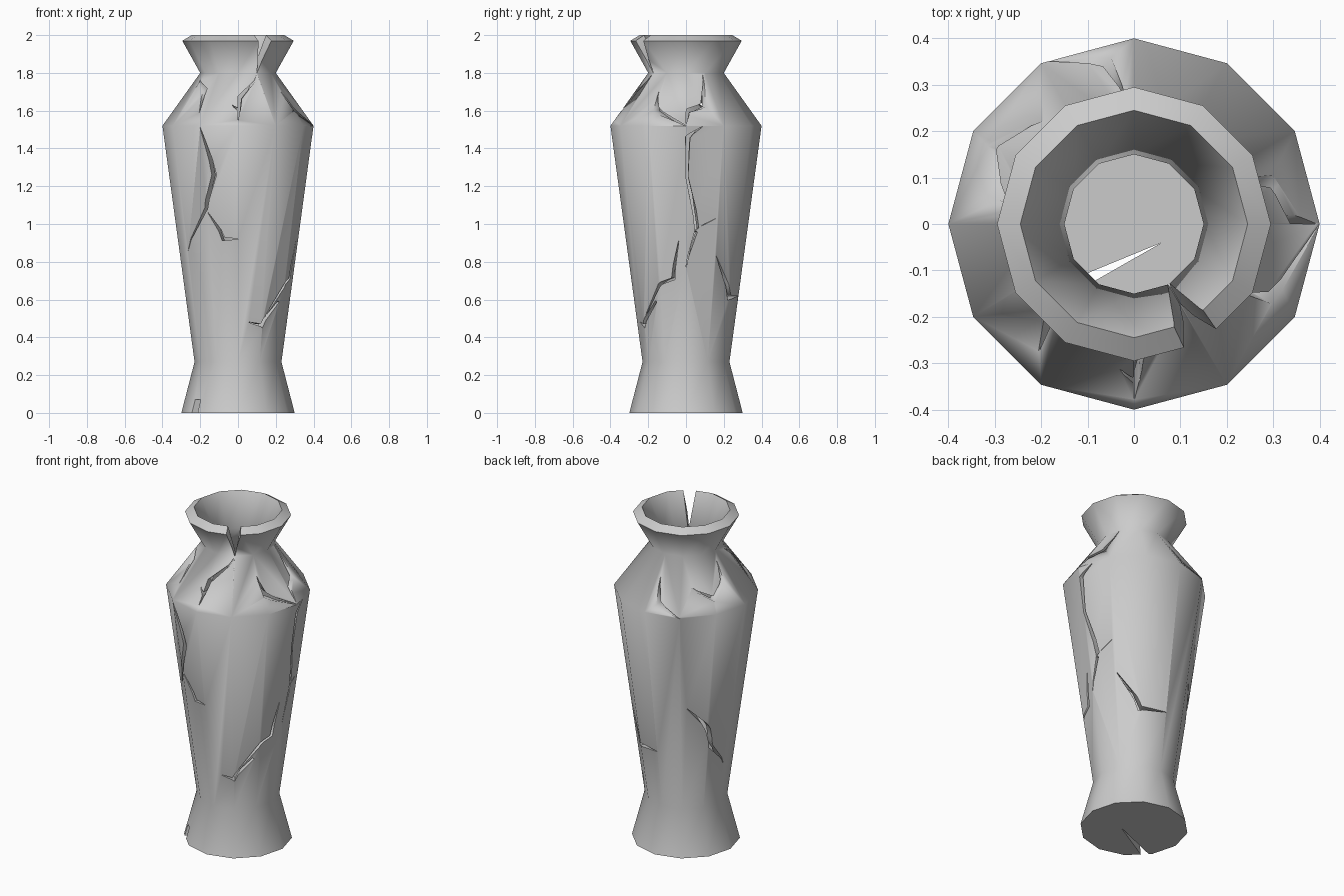
import bpy, bmesh
from math import cos, sin, asin, radians, pi, hypot

if "Cube" in bpy.data.objects:
    bpy.data.objects.remove(bpy.data.objects["Cube"])

SIDES = 12
OUTER = [(0.30, 0), (0.23, 0.27), (0.40, 1.52), (0.20, 1.80), (0.295, 1.97)]
INNER = [(0.245, 2.0), (0.15, 1.81), (0.345, 1.50), (0.175, 0.27), (0.235, 0.055)]


def radius(z):
    for (r0, z0), (r1, z1) in zip(OUTER, OUTER[1:]):
        if z <= z1 or z1 == 1.97:
            return r0 + (r1 - r0) * (z - z0) / (z1 - z0)


def make_object(name, bm, triangulate=False):
    if triangulate:
        bmesh.ops.triangulate(bm, faces=bm.faces[:])
    bmesh.ops.recalc_face_normals(bm, faces=bm.faces[:])
    if bm.calc_volume(signed=True) < 0:
        bmesh.ops.reverse_faces(bm, faces=bm.faces[:])
    me = bpy.data.meshes.new(name)
    bm.to_mesh(me)
    bm.free()
    ob = bpy.data.objects.new(name, me)
    bpy.context.collection.objects.link(ob)
    return ob


def volume(me):
    bm = bmesh.new()
    bm.from_mesh(me)
    v = bm.calc_volume(signed=True)
    bm.free()
    return v


# Hollow twelve-sided vase body
bm = bmesh.new()
rings = [[bm.verts.new((r * cos(2 * pi * i / SIDES), r * sin(2 * pi * i / SIDES), z))
          for i in range(SIDES)] for r, z in OUTER + INNER]
for a, b in zip(rings, rings[1:]):
    for i in range(SIDES):
        j = (i + 1) % SIDES
        bm.faces.new((a[i], a[j], b[j], b[i]))
bm.faces.new(rings[0])
bm.faces.new(rings[-1])
vase = make_object("cracked_vase", bm)

cutters = []


def crack(az, pts):
    """Zigzag gap through the wall: (sideways offset seen from az, z, half width)."""
    path = []
    for u, z, w in pts:
        r = radius(z)
        path.append((radians(az) + asin(max(-1, min(1, u / r))), z, w, r))
    bm = bmesh.new()
    sections = []
    for i, (t, z, w, r) in enumerate(path):
        a, b = path[max(i - 1, 0)], path[min(i + 1, len(path) - 1)]
        dx, dz = (b[0] - a[0]) * r, b[1] - a[1]
        n = hypot(dx, dz)
        px, pz = -dz / n * w, dx / n * w
        sec = []
        for s, d in ((1, -0.11), (-1, -0.11), (-1, 0.04), (1, 0.04)):
            tt, zz = t + s * px / r, z + s * pz
            rr = max(radius(zz) + d, 0.02)
            sec.append(bm.verts.new((rr * cos(tt), rr * sin(tt), zz)))
        sections.append(sec)
    for a, b in zip(sections, sections[1:]):
        for i in range(4):
            j = (i + 1) % 4
            bm.faces.new((a[i], a[j], b[j], b[i]))
    bm.faces.new(sections[0])
    bm.faces.new(sections[-1])
    cutters.append(make_object("crack_cutter", bm, True))


T = 0.001  # pointed crack tip
FRONT, RIGHT, BACK_LEFT, LEFT, BACK = -90, 0, 126, 180, 90
# Front cracks
crack(FRONT, [(-0.20, 1.51, T), (-0.13, 1.26, 0.013), (-0.17, 1.08, 0.009), (-0.265, 0.86, T)])
crack(FRONT, [(-0.16, 1.06, T), (-0.08, 0.92, 0.011), (0.0, 0.92, T)])
crack(FRONT, [(-0.20, 1.77, T), (-0.18, 1.71, 0.013), (-0.21, 1.59, T)])
crack(FRONT, [(0.10, 1.79, T), (0.01, 1.67, 0.012), (0.0, 1.55, T)])
crack(FRONT, [(0.01, 1.60, 0.008), (-0.03, 1.63, T)])
# Right side cracks
crack(RIGHT, [(0.09, 1.79, T), (0.095, 1.63, 0.015), (0.01, 1.60, 0.012), (0.0, 1.53, T)])
crack(RIGHT, [(-0.145, 1.70, T), (-0.16, 1.61, 0.014), (0.0, 1.52, T)])
crack(RIGHT, [(0.09, 1.515, T), (0.01, 1.46, 0.012), (0.005, 1.25, 0.006),
              (0.06, 0.97, 0.013), (0.16, 1.03, T)])
crack(RIGHT, [(0.055, 0.96, 0.008), (0.0, 0.77, T)])
crack(RIGHT, [(-0.04, 0.91, T), (-0.07, 0.71, 0.01), (-0.14, 0.68, 0.008), (-0.22, 0.47, T)])
crack(FRONT, [(0.22, 0.59, 0.006), (0.125, 0.46, 0.012), (0.06, 0.48, T)])
# Back and left cracks
crack(BACK, [(-0.26, 0.83, T), (-0.15, 0.61, 0.016), (0.0, 0.62, T)])
crack(BACK_LEFT, [(0.0, 0.92, T), (0.12, 0.77, 0.015), (0.135, 0.66, 0.013), (0.205, 0.52, T)])
crack(BACK, [(0.20, 1.51, T), (0.06, 1.57, 0.014), (0.02, 1.69, T)])
crack(LEFT, [(-0.23, 1.65, T), (-0.165, 1.59, 0.014), (-0.06, 1.66, 0.01), (-0.03, 1.75, T)])
# Notch broken out of the lip
crack(-60, [(0.0, 1.80, T), (0.0, 2.05, 0.064)])

# Split running from the foot across the base
bm = bmesh.new()
for z in (-0.1, 0.07):
    vs = [bm.verts.new((x, y, z)) for x, y in
          ((0.06, -0.04), (0.4 * cos(radians(211)), 0.4 * sin(radians(211))),
           (0.4 * cos(radians(219)), 0.4 * sin(radians(219))))]
    bm.faces.new(vs)
bm.verts.ensure_lookup_table()
for i in range(3):
    j = (i + 1) % 3
    bm.faces.new([bm.verts[k] for k in (i, j, j + 3, i + 3)])
cutters.append(make_object("base_cutter", bm))

# Cut every crack, keeping a cut only if the wall stays sound
bpy.context.view_layer.objects.active = vase
vase.select_set(True)
for c in cutters:
    c.hide_render = True
    before = vase.data.copy()
    v0 = volume(before)
    for solver in ("EXACT", "MANIFOLD"):
        m = vase.modifiers.new("cut", "BOOLEAN")
        m.object = c
        m.operation = "DIFFERENCE"
        m.solver = solver
        bpy.ops.object.modifier_apply(modifier=m.name)
        ratio = volume(vase.data) / v0
        if 0.95 < ratio < 0.99999:
            break
        print("cut failed", cutters.index(c), solver, ratio)
        vase.data = before.copy()
    bpy.data.objects.remove(c)
bpy.ops.object.shade_smooth_by_angle(angle=radians(68))
